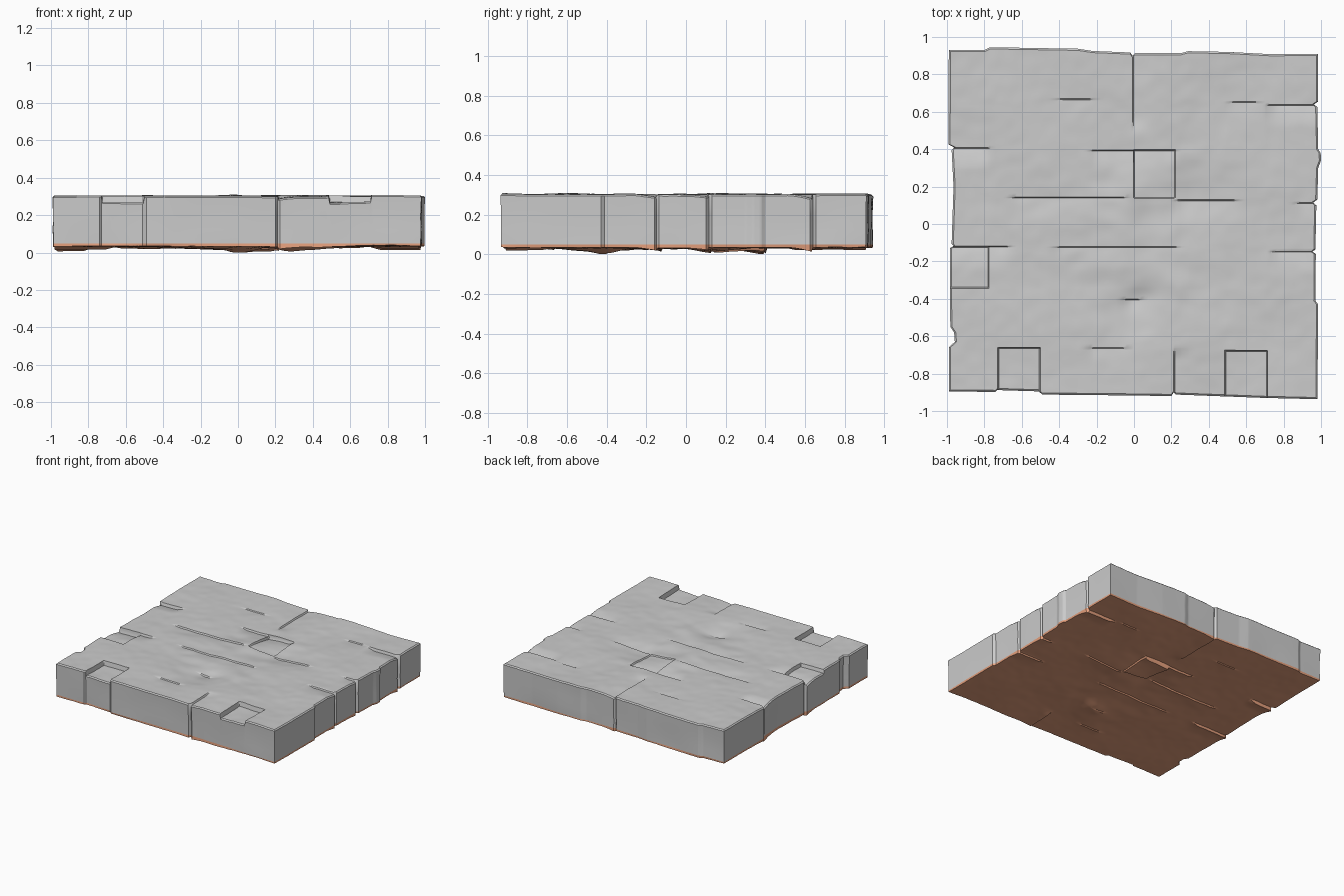
import bpy, bmesh, math
from mathutils import noise, Vector

if "Cube" in bpy.data.objects:
    bpy.data.objects.remove(bpy.data.objects["Cube"])

TOP, BASE = 0.305, 0.036

# Outline of the slab: (position along edge, edge coordinate)
LEFT = [(-1, -.99), (-.66, -.99), (-.63, -.958), (-.58, -.962), (-.55, -.982), (-.35, -.985),
        (-.13, -.985), (-.118, -.965), (-.105, -.975), (.2, -.965), (.395, -.975), (.41, -.962),
        (.425, -.992), (1, -.99)]
RIGHT = [(-1, .98), (-.43, .985), (-.41, .97), (-.16, .972), (-.148, .955), (-.135, .97),
         (.1, .975), (.115, .958), (.13, .98), (.3, .985), (.34, 1.0), (.38, .998), (.4, .985),
         (.625, .98), (.64, .962), (.655, .985), (1, .985)]
FRONT = [(-1, -.895), (-.74, -.898), (-.73, -.888), (-.51, -.895), (-.49, -.912), (.0, -.917),
         (.2, -.92), (.212, -.9), (.225, -.912), (.7, -.93), (1, -.937)]
BACK = [(-1, .93), (-.8, .93), (-.77, .945), (-.3, .937), (-.22, .925), (-.02, .917), (-.008, .9),
        (.005, .913), (.25, .913), (.29, .924), (.5, .92), (.73, .908), (1, .91)]

# Ledge-like cracks: along x (y, x0, x1, depth), along y (x, y0, y1, depth)
CRACK_X = [(.41, -1.2, -.76, .025), (.395, -.25, .24, .014), (.145, -.68, -.02, .011),
           (.13, .2, .58, .009), (-.118, -1.2, -.65, .018), (-.12, -.45, .26, .009),
           (-.145, .72, 1.2, .015), (.64, .7, 1.2, .022), (.655, .48, .7, .007),
           (.67, -.45, -.18, .006), (-.66, -.28, 0, .007), (-.4, -.08, .06, .012),
           (.115, .85, 1.2, .012)]
CRACK_Y = [(-.008, .5, 1.2, .012), (.212, -1.2, -.66, .014)]
# Sunken blocks: x0, x1, y0, y1, depth
RECESS = [(-.73, -.5, -1.2, -.66, .035), (.485, .715, -1.2, -.675, .035),
          (-1.2, -.775, -.345, -.118, .026)]
# Broad worn hollows: x, y, radius, depth
HOLLOW = [(0, -.47, .17, .022), (.25, .12, .16, .02), (-.25, -.2, .2, .006), (.05, -.38, .07, .01)]


def interp(pts, t):
    for (a, va), (b, vb) in zip(pts, pts[1:]):
        if t <= b:
            return va + (vb - va) * max(0, (t - a) / (b - a))
    return pts[-1][1]


def clamp(v):
    return max(0.0, min(1.0, v))


def ledge(d, along, a, b, depth):
    # abrupt drop on one side, then a gradual return to the surface
    if d < 0 or d > .12 or not a < along < b:
        return 0
    ends = clamp((along - a) / .06) * clamp((b - along) / .06)
    return -depth * ends * clamp(d / .006) * (1 - d / .12) ** 1.5


def relief(x, y, blocks=True):
    h = .009 * (noise.noise(Vector((x * 2.6, y * 2.6, 3.1))) - .3)
    mid = math.exp(-(x * x + y * y) / .3)
    h += .010 * mid * noise.noise(Vector((x * 7, y * 9, 8.4)))
    h += .002 * noise.noise(Vector((x * 14, y * 14, 1)))
    for hx, hy, r, d in HOLLOW:
        h -= d * math.exp(-((x - hx) ** 2 + (y - hy) ** 2) / (r * r))
    for yc, a, b, d in CRACK_X:
        h += ledge(yc - y, x, a, b, d)
    for xc, a, b, d in CRACK_Y:
        h += ledge(x - xc, y, a, b, d)
    # tilted centre block, deepest at its back left corner
    u, v = x + .004, y - .135
    if 0 < u < .226 and 0 < v < .262:
        tilt = .008 + .014 * (v / .262) * (1 - u / .3)
        h -= tilt * clamp(u / .006) * clamp((.226 - u) / .006) * clamp(v / .006)
    if blocks:
        for a, b, c, e, d in RECESS:
            h -= d * clamp(min(x - a, b - x, y - c, e - y) / .007)
    return h


def lines(extra, lo, hi):
    n = 100
    vals = [lo + (hi - lo) * i / n for i in range(n + 1)]
    vals += [e for e in extra if lo < e < hi]
    out = []
    for v in sorted(vals):
        if not out or v - out[-1] > .0015:
            out.append(v)
    out[-1] = hi
    return out


ex = [p[0] for p in FRONT + BACK] + [c[0] + o for c in CRACK_Y for o in (0, .006)]
ey = [p[0] for p in LEFT + RIGHT] + [c[0] - o for c in CRACK_X for o in (0, .006)]
ex += [-.004, .002, .216, .222]
ey += [.135, .141, .391, .397]
for a, b, c, e, d in RECESS:
    ex += [a, a + .007, b - .007, b]
    ey += [c, c + .007, e - .007, e]
XS, YS = lines(ex, -.98, .98), lines(ey, -.915, .915)


def place(x, y, inset):
    # pull the outer grid cells onto the chipped outline
    wx, wy = abs(x / .98) ** 12, abs(y / .915) ** 12
    tx = interp(LEFT, y) + inset if x < 0 else interp(RIGHT, y) - inset
    ty = interp(FRONT, x) + inset if y < 0 else interp(BACK, x) - inset
    return (x + wx * (tx - math.copysign(.98, x)), y + wy * (ty - math.copysign(.915, y)))


def rim():
    nx, ny = len(XS) - 1, len(YS) - 1
    return ([(i, 0) for i in range(nx)] + [(nx, j) for j in range(ny)] +
            [(i, ny) for i in range(nx, 0, -1)] + [(0, j) for j in range(ny, 0, -1)])


def sheet(bm, inset, level, blocks):
    grid = []
    for x in XS:
        col = []
        for y in YS:
            px, py = place(x, y, inset)
            col.append(bm.verts.new((px, py, max(0, level + relief(x, y, blocks)))))
        grid.append(col)
    for i in range(len(XS) - 1):
        for j in range(len(YS) - 1):
            bm.faces.new((grid[i][j], grid[i + 1][j], grid[i + 1][j + 1], grid[i][j + 1]))
    return [grid[i][j] for i, j in rim()]


def skirt(bm, ring, inset, height):
    # add one ring around the outline and bridge it to the previous ring
    new = []
    for (i, j), old in zip(rim(), ring):
        px, py = place(XS[i], YS[j], inset(XS[i], YS[j]))
        new.append(bm.verts.new((px, py, height(old))))
    for k in range(len(ring)):
        m = (k + 1) % len(ring)
        bm.faces.new((ring[k], new[k], new[m], ring[m]))
    return new


def finish(bm, name, down=False):
    if down:
        bmesh.ops.reverse_faces(bm, faces=bm.faces)
    me = bpy.data.meshes.new(name)
    bm.to_mesh(me)
    bm.free()
    ob = bpy.data.objects.new(name, me)
    bpy.context.collection.objects.link(ob)
    bpy.ops.object.select_all(action='DESELECT')
    bpy.context.view_layer.objects.active = ob
    ob.select_set(True)
    bpy.ops.object.shade_smooth_by_angle(angle=math.radians(35))
    return ob


# Stone top and side walls
bm = bmesh.new()
ring = sheet(bm, .009, TOP, True)
ring = skirt(bm, ring, lambda x, y: 0, lambda v: v.co.z - .008)
for z in (.2, .12, .048):
    wave = lambda x, y, z=z: .003 + .005 * noise.noise(Vector((x * 3, y * 3, z * 9)))
    ring = skirt(bm, ring, wave, lambda v, z=z: z)
bmesh.ops.reverse_faces(bm, faces=[f for f in bm.faces if f.normal.z < -.5])
finish(bm, "stone_slab")

# Underside following the worn relief, with a thin coloured rim
bm = bmesh.new()
ring = sheet(bm, .004, BASE, False)
wave = lambda x, y: .003 + .005 * noise.noise(Vector((x * 3, y * 3, .048 * 9)))
skirt(bm, ring, wave, lambda v: .048)
for f in bm.faces:
    f.normal_update()
under = finish(bm, "underside", down=True)
mat = bpy.data.materials.new("clay")
mat.diffuse_color = (.8, .36, .21, 1)
mat.use_nodes = True
mat.node_tree.nodes["Principled BSDF"].inputs["Base Color"].default_value = mat.diffuse_color
under.data.materials.append(mat)
